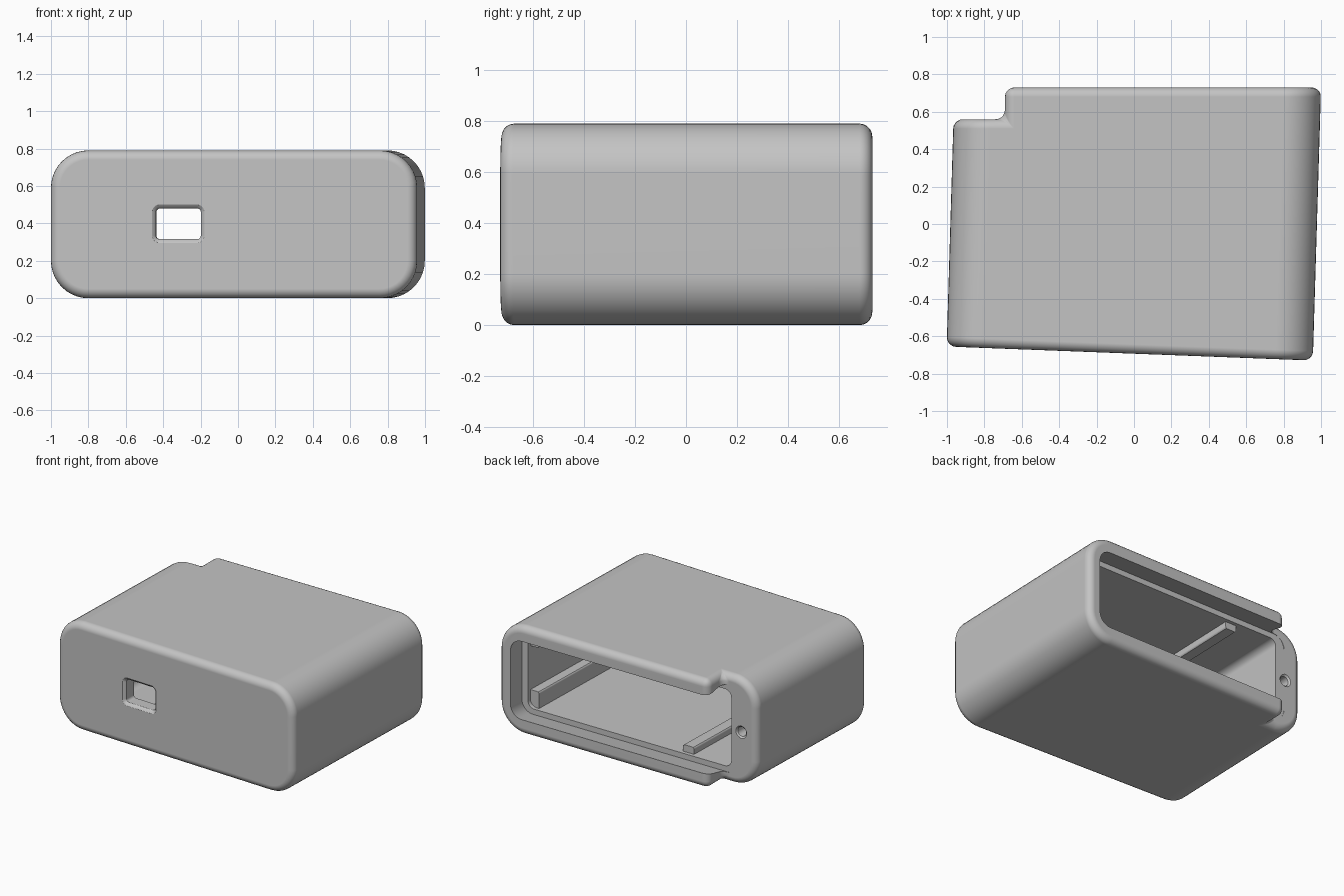
import bpy, bmesh, math

if "Cube" in bpy.data.objects:
    bpy.data.objects.remove(bpy.data.objects["Cube"], do_unlink=True)

HEIGHT, BACK, NOTCH_Y, NOTCH_X = 0.79, 0.73, 0.56, -0.69
LEFT, RIGHT = -0.96, 1.0

grey = bpy.data.materials.new("plain grey")
grey.use_nodes = True
colour = (0.55, 0.55, 0.55, 1)
grey.diffuse_color = colour
grey.node_tree.nodes["Principled BSDF"].inputs["Base Color"].default_value = colour


def front_y(x):
    """Slanted front plane."""
    return -0.655 - 0.075 * (x - LEFT) / (RIGHT - LEFT)


def at(x, y, z):
    """Lean a point sideways with depth."""
    return (x + 0.03 * (y - BACK), y, z)


def section(x0, x1, z0, z1, r, steps=8):
    """Rounded rectangle: right top, left top, left bottom, right bottom arcs."""
    pts = []
    corners = [(x1 - r, z1 - r), (x0 + r, z1 - r), (x0 + r, z0 + r), (x1 - r, z0 + r)]
    for k, (cx, cz) in enumerate(corners):
        for i in range(steps + 1):
            a = math.pi / 2 * (k + i / steps)
            pts.append((cx + r * math.cos(a), cz + r * math.sin(a)))
    return pts


def finish(name, bm):
    bmesh.ops.recalc_face_normals(bm, faces=bm.faces)
    mesh = bpy.data.meshes.new(name)
    bm.to_mesh(mesh)
    bm.free()
    mesh.materials.append(grey)
    ob = bpy.data.objects.new(name, mesh)
    bpy.context.collection.objects.link(ob)
    return ob


def loft(name, rings):
    """Each ring is a section plus a depth; None-based depths follow the front."""
    bm = bmesh.new()
    loops = []
    for pts, y, from_front in rings:
        loops.append([bm.verts.new(at(x, y + (front_y(x) if from_front else 0), z))
                      for x, z in pts])
    for a, b in zip(loops, loops[1:]):
        for i in range(len(a)):
            j = (i + 1) % len(a)
            bm.faces.new((a[i], a[j], b[j], b[i]))
    bm.faces.new(loops[0])
    bm.faces.new(loops[-1])
    return finish(name, bm)


# housing: rounded block with a stepped back corner
bm = bmesh.new()
pts = section(LEFT, RIGHT, 0, HEIGHT, 0.2, 10)
n = len(pts) // 4
front = [bm.verts.new(at(x, front_y(x), z)) for x, z in pts]
rear = [bm.verts.new(at(x, NOTCH_Y if n <= i < 3 * n else BACK, z))
        for i, (x, z) in enumerate(pts)]
step_in = [bm.verts.new((NOTCH_X, NOTCH_Y, z)) for z in (HEIGHT, 0)]
step_out = [bm.verts.new((NOTCH_X, BACK, z)) for z in (HEIGHT, 0)]
for i in range(4 * n):
    j = (i + 1) % (4 * n)
    if i == n - 1:
        bm.faces.new((front[i], front[j], rear[j], step_in[0], step_out[0], rear[i]))
    elif i == 3 * n - 1:
        bm.faces.new((front[i], front[j], rear[j], step_out[1], step_in[1], rear[i]))
    else:
        bm.faces.new((front[i], front[j], rear[j], rear[i]))
bm.faces.new(front)
bm.faces.new(rear[n:3 * n] + [step_in[1], step_in[0]])
bm.faces.new(rear[3 * n:] + rear[:n] + [step_out[0], step_out[1]])
bm.faces.new((step_in[0], step_in[1], step_out[1], step_out[0]))
bmesh.ops.recalc_face_normals(bm, faces=bm.faces)
sharp = [e for e in bm.edges if e.calc_face_angle(0) > math.radians(45)]
bmesh.ops.bevel(bm, geom=sharp, offset=0.05, offset_type='OFFSET', segments=5,
                profile=0.5, affect='EDGES', clamp_overlap=False, loop_slide=False)
housing = finish("housing", bm)

# hollow interior, closed by the front wall
room = section(-0.75, 0.89, 0.115, HEIGHT - 0.115, 0.05)
cavity = loft("cavity_cutter", [(room, 0.1, True), (room, 0.62, False)])


# dovetail channel for a sliding cover, open through the notch
def channel_section(grow):
    return section(-0.82, 0.905 + grow, 0.11 - grow, HEIGHT - 0.11 + grow, 0.09)


channel = loft("channel_cutter", [(channel_section(0.035), NOTCH_Y - 0.003, False),
                                  (channel_section(0), BACK, False),
                                  (channel_section(-0.014), BACK + 0.068, False)])

# front window with softened outer edge
window = loft("window_cutter", [
    (section(-0.397 - g, -0.157 + g, 0.315 - g, 0.48 + g, 0.02 + g), y, True)
    for y, g in ((-0.02, 0.03), (0, 0.02), (0.008, 0.008), (0.02, 0), (0.2, 0))])

# screw hole in the notch face
hole = loft("hole_cutter", [
    (section(-0.83 - r, -0.83 + r, 0.395 - r, 0.395 + r, r), NOTCH_Y + y, False)
    for y, r in ((0.02, 0.06), (0, 0.046), (-0.012, 0.034), (-0.16, 0.034))])

for cutter in (cavity, channel, window, hole):
    cutter.hide_render = True
    mod = housing.modifiers.new(cutter.name, 'BOOLEAN')
    mod.operation, mod.solver, mod.object = 'DIFFERENCE', 'EXACT', cutter
    bpy.context.view_layer.objects.active = housing
    bpy.ops.object.modifier_apply(modifier=mod.name)
    bpy.data.objects.remove(cutter, do_unlink=True)

# inner rails, repeated on floor and ceiling
parts = [housing]
for side, flip in (("lower", False), ("upper", True)):
    for name, x0, x1, top in (("side_shelf", 0.82, 0.92, 0.235),
                              ("guide_rail", -0.43, -0.34, 0.165)):
        z0, z1 = (HEIGHT - top, HEIGHT - 0.09) if flip else (0.09, top)
        rail = section(x0, x1, z0, z1, 0.015, 3)
        parts.append(loft(side + "_" + name, [(rail, 0.08, True), (rail, 0.53, False)]))

# smooth rounded surfaces, crisp edges
for ob in parts:
    bpy.ops.object.select_all(action='DESELECT')
    ob.select_set(True)
    bpy.context.view_layer.objects.active = ob
    bpy.ops.object.shade_smooth_by_angle(angle=math.radians(30))
    mod = ob.modifiers.new("even_normals", 'WEIGHTED_NORMAL')
    mod.keep_sharp = True
